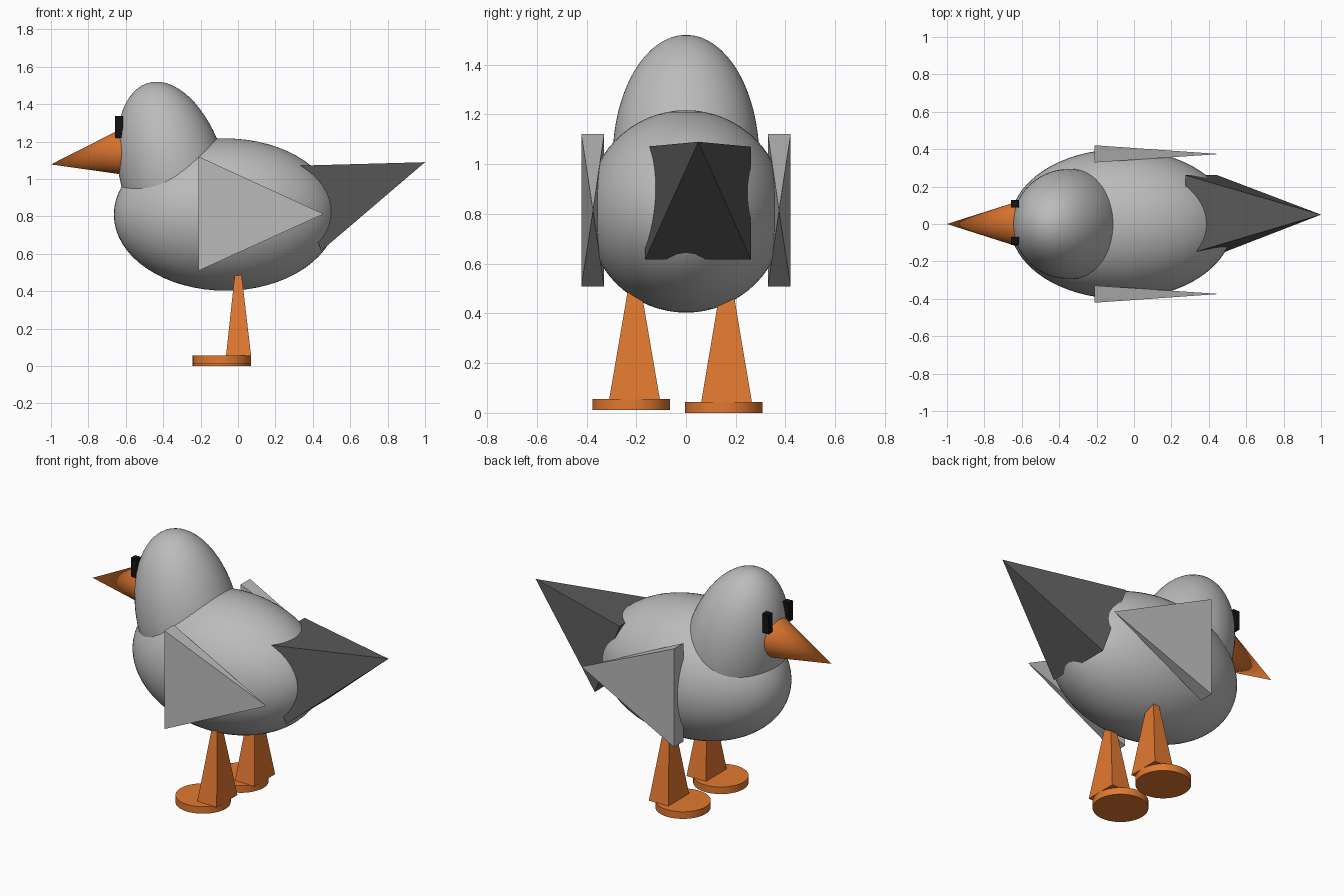
import bpy, bmesh
from mathutils import Matrix, Vector

if "Cube" in bpy.data.objects:
    bpy.data.objects.remove(bpy.data.objects["Cube"])


def material(name, rgb):
    m = bpy.data.materials.new(name)
    m.diffuse_color = (*rgb, 1)
    m.use_nodes = True
    m.node_tree.nodes["Principled BSDF"].inputs["Base Color"].default_value = m.diffuse_color
    return m


GREY = material("feather grey", (0.50, 0.50, 0.50))
DARK = material("tail dark grey", (0.10, 0.10, 0.10))
ORANGE = material("orange", (0.76, 0.19, 0.03))
BLACK = material("black", (0.006, 0.006, 0.006))


def finish(name, bm, mat, smooth=False):
    bmesh.ops.recalc_face_normals(bm, faces=bm.faces)
    me = bpy.data.meshes.new(name)
    bm.to_mesh(me)
    bm.free()
    me.materials.append(mat)
    ob = bpy.data.objects.new(name, me)
    bpy.context.collection.objects.link(ob)
    if smooth:
        bpy.ops.object.select_all(action='DESELECT')
        ob.select_set(True)
        bpy.context.view_layer.objects.active = ob
        bpy.ops.object.shade_smooth_by_angle()
    return ob


def egg(name, center, radii, lean=0.0):
    """Ellipsoid whose top leans along x."""
    bm = bmesh.new()
    bmesh.ops.create_uvsphere(bm, u_segments=64, v_segments=32, radius=1)
    for v in bm.verts:
        x, y, z = v.co
        v.co = Vector(center) + Vector((radii[0] * x + lean * z, radii[1] * y, radii[2] * z))
    return finish(name, bm, GREY, True)


def pyramid(name, center, half_a, half_b, apex, mat):
    """Four-sided spike from a rectangle to a point."""
    bm = bmesh.new()
    c, a, b = Vector(center), Vector(half_a), Vector(half_b)
    base = [bm.verts.new(c + i * a + j * b) for i, j in ((-1, -1), (1, -1), (1, 1), (-1, 1))]
    tip = bm.verts.new(apex)
    bm.faces.new(base)
    for i in range(4):
        bm.faces.new((base[i], base[(i + 1) % 4], tip))
    return finish(name, bm, mat)


def round_part(name, start, end, r1, r2, mat):
    """Cylinder or cone between two points."""
    bm = bmesh.new()
    s, e = Vector(start), Vector(end)
    rot = (e - s).to_track_quat('Z', 'Y').to_matrix().to_4x4()
    bmesh.ops.create_cone(bm, cap_ends=True, segments=48, radius1=r1, radius2=r2,
                          depth=(e - s).length,
                          matrix=Matrix.Translation((s + e) / 2) @ rot)
    return finish(name, bm, mat, True)


# Body and leaning head
egg("body", (-0.067, 0, 0.81), (0.597, 0.40, 0.407))
egg("head", (-0.345, 0, 1.02), (0.291, 0.295, 0.50), lean=-0.09)

# Beak
round_part("beak", (-0.56, 0, 1.151), (-1.0, 0, 1.078), 0.14, 0, ORANGE)

# Tail
pyramid("tail", (0.36, 0.048, 0.843), (0, 0.213, 0), (0.085, 0, -0.227),
        (1.0, 0.05, 1.09), DARK)

# Wings
for side, label in ((-1, "right"), (1, "left")):
    pyramid(label + "_wing", (-0.212, side * 0.375, 0.815), (0, 0.046, 0), (0, 0, 0.306),
            (0.458, side * 0.374, 0.813), GREY)

# Eyes
for y, label in ((-0.091, "right"), (0.109, "left")):
    bm = bmesh.new()
    bmesh.ops.create_cube(bm, size=1, matrix=Matrix.Translation((-0.637, y, 1.278))
                          @ Matrix.Diagonal((0.043, 0.041, 0.118, 1)))
    finish(label + "_eye", bm, BLACK)

# Legs and feet, the right one raised slightly
for leg_y, foot_y, z, label in ((-0.207, -0.220, 0.012, "right"), (0.163, 0.152, 0.0, "left")):
    pyramid(label + "_leg", (0.003, leg_y, 0.042 + z), (0.067, 0, 0), (0, 0.102, 0),
            (0.0, leg_y, 0.65), ORANGE)
    round_part(label + "_foot", (-0.086, foot_y, z), (-0.086, foot_y, z + 0.044),
               0.156, 0.156, ORANGE)
